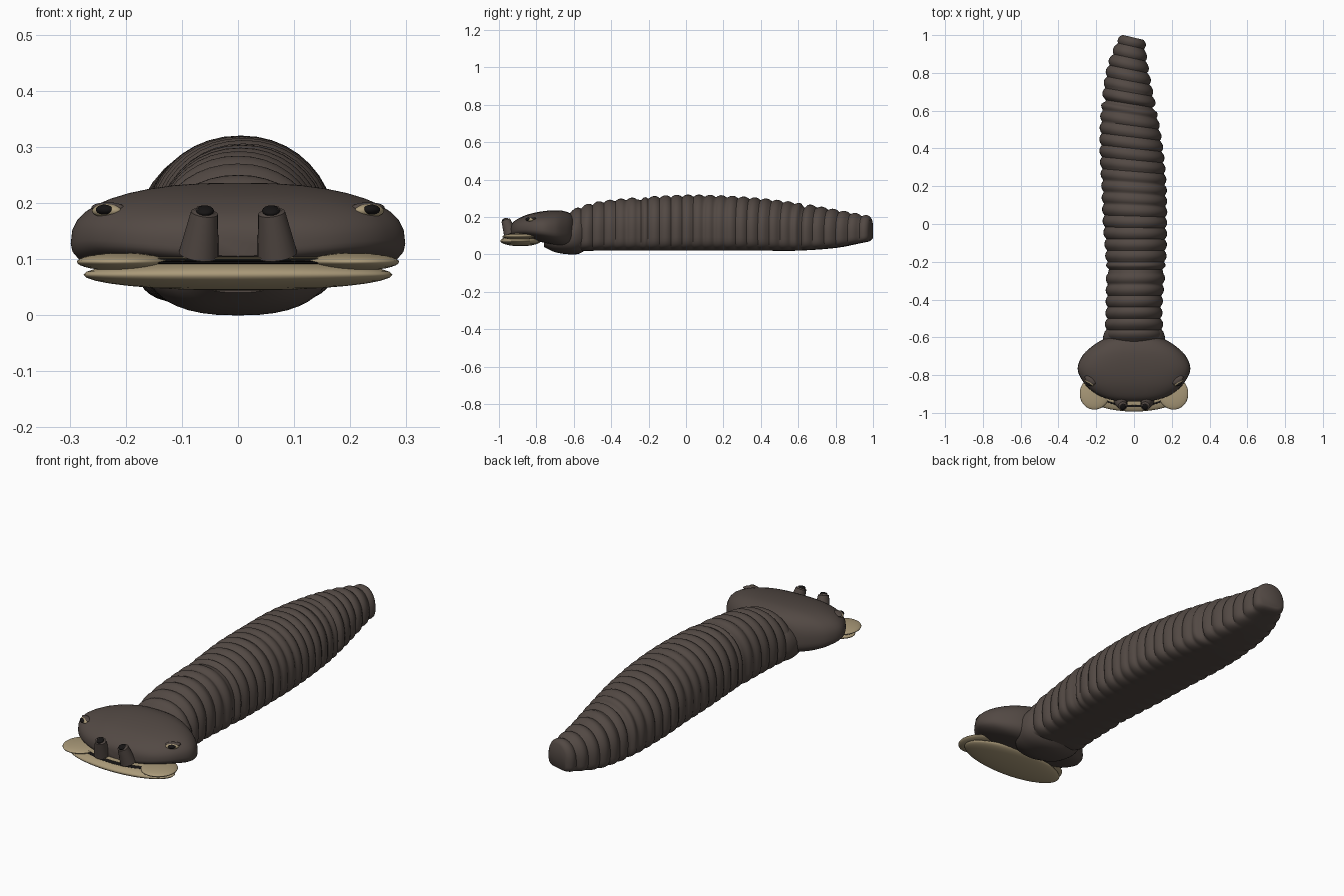
import bpy, bmesh, math
from mathutils import Vector

if "Cube" in bpy.data.objects:
    bpy.data.objects.remove(bpy.data.objects["Cube"], do_unlink=True)


def material(name, rgb):
    m = bpy.data.materials.new(name)
    m.use_nodes = True
    m.diffuse_color = (*rgb, 1)
    bsdf = next(n for n in m.node_tree.nodes if n.type == 'BSDF_PRINCIPLED')
    bsdf.inputs["Base Color"].default_value = (*rgb, 1)
    return m


SKIN = material("dark brown skin", (0.085, 0.066, 0.057))
TAN = material("tan mouth", (0.40, 0.32, 0.19))
BLACK = material("black", (0.008, 0.007, 0.007))


def finish(name, bm, mat, angle=50):
    bmesh.ops.recalc_face_normals(bm, faces=bm.faces)
    me = bpy.data.meshes.new(name)
    bm.to_mesh(me)
    bm.free()
    ob = bpy.data.objects.new(name, me)
    bpy.context.collection.objects.link(ob)
    me.materials.append(mat)
    bpy.ops.object.select_all(action='DESELECT')
    ob.select_set(True)
    bpy.context.view_layer.objects.active = ob
    bpy.ops.object.shade_smooth_by_angle(angle=math.radians(angle))
    return ob


def sample(stations, y):
    """Smooth interpolation of the station values at y."""
    last = len(stations) - 1
    i = 0
    while i < last - 1 and y > stations[i + 1][0]:
        i += 1

    def slope(j, k):
        a, b = stations[max(j - 1, 0)], stations[min(j + 1, last)]
        return (b[k] - a[k]) / (b[0] - a[0])
    p, q = stations[i], stations[i + 1]
    h = q[0] - p[0]
    t = (y - p[0]) / h
    u = 1 - t
    return [u * u * (1 + 2 * t) * p[k] + t * t * (3 - 2 * t) * q[k]
            + h * t * u * (u * slope(i, k) - t * slope(i + 1, k))
            for k in range(1, len(p))]


def power(v, n):
    return math.copysign(abs(v) ** (2 / n), v)


def loft(name, stations, steps, mat, mid, top_n, low_n, ridge=None, tilt=None, sides=40):
    """Stations hold y, centre x, half width, bottom z, top z."""
    bm = bmesh.new()
    y0, y1 = stations[0][0], stations[-1][0]
    rings = []
    for i in range(steps + 1):
        y = y0 + (y1 - y0) * i / steps
        cx, hw, lo, hi = sample(stations, y)
        zm = lo + (hi - lo) * mid
        ring = []
        for j in range(sides):
            a = 2 * math.pi * j / sides
            c, s = math.cos(a), math.sin(a)
            n = top_n if s >= 0 else low_n
            g = ridge(y) if ridge else 0
            x = (hw + g) * power(c, n)
            z = zm + ((hi - zm + g) if s >= 0 else (zm - lo)) * power(s, n)
            shift = tilt(y) * x if tilt else 0
            ring.append(bm.verts.new((cx + x, y - shift, z)))
        rings.append(ring)
    for r, q in zip(rings, rings[1:]):
        for j in range(sides):
            k = (j + 1) % sides
            bm.faces.new((r[j], r[k], q[k], q[j]))
    bm.faces.new(rings[0])
    bm.faces.new(rings[-1])
    return finish(name, bm, mat)


def ellipsoid(name, centre, radii, mat, segs=40, yaw=0, pitch=0):
    bm = bmesh.new()
    bmesh.ops.create_uvsphere(bm, u_segments=segs, v_segments=16, radius=1)
    ob = finish(name, bm, mat)
    ob.location, ob.scale = centre, radii
    ob.rotation_euler = (pitch, 0, yaw)
    return ob


def tube(name, a, b, ra, rb, mat):
    a, b = Vector(a), Vector(b)
    bm = bmesh.new()
    bmesh.ops.create_cone(bm, cap_ends=True, segments=20, radius1=ra, radius2=rb,
                          depth=(b - a).length)
    rim = [e for e in bm.edges if all(v.co.z > 0 for v in e.verts)]
    bmesh.ops.bevel(bm, geom=rim, offset=0.008, segments=3, affect='EDGES')
    ob = finish(name, bm, mat)
    ob.location = (a + b) / 2
    ob.rotation_mode = 'QUATERNION'
    ob.rotation_quaternion = (b - a).to_track_quat('Z', 'Y')
    return ob


# Ridged body with two pinched seams and a flat underside
def body_ridge(y):
    bump = 0.014 * abs(math.sin(math.pi * (y + 0.62) / 0.06)) ** 0.8
    pinch = sum(math.exp(-((y - g) / 0.012) ** 2) for g in (-0.24, 0.63))
    return bump - 0.016 * pinch


def body_tilt(y):
    return 0.24 * max(0, (y + 0.1) / 1.1)


loft("body", [
    (-0.66, 0, 0.120, 0.030, 0.200),
    (-0.56, 0, 0.140, 0.020, 0.245),
    (-0.45, 0, 0.137, 0.020, 0.273),
    (-0.20, 0.01, 0.147, 0.020, 0.296),
    (0.00, 0.005, 0.157, 0.020, 0.306),
    (0.20, 0, 0.160, 0.020, 0.302),
    (0.40, -0.013, 0.157, 0.020, 0.288),
    (0.60, -0.024, 0.137, 0.020, 0.263),
    (0.80, -0.030, 0.103, 0.035, 0.228),
    (0.93, -0.018, 0.070, 0.060, 0.203),
    (0.975, -0.008, 0.056, 0.070, 0.194),
    (0.988, -0.005, 0.046, 0.080, 0.185)],
    216, SKIN, 0.42, 2.1, 4.0, body_ridge, body_tilt)

# Neck swelling below the head
loft("neck", [
    (-0.76, 0, 0.08, 0.040, 0.12),
    (-0.70, 0, 0.14, 0.012, 0.16),
    (-0.62, 0, 0.165, 0.000, 0.20),
    (-0.57, 0, 0.155, 0.004, 0.22),
    (-0.54, 0, 0.13, 0.022, 0.20)], 14, SKIN, 0.5, 2.2, 2.5)

# Broad flattened head
loft("head", [
    (-0.940, 0, 0.07, 0.105, 0.150),
    (-0.925, 0, 0.145, 0.098, 0.172),
    (-0.890, 0, 0.215, 0.092, 0.195),
    (-0.840, 0, 0.266, 0.083, 0.215),
    (-0.770, 0, 0.298, 0.065, 0.230),
    (-0.700, 0, 0.275, 0.047, 0.236),
    (-0.650, 0, 0.225, 0.040, 0.231),
    (-0.610, 0, 0.160, 0.050, 0.212),
    (-0.590, 0, 0.090, 0.080, 0.175)], 36, SKIN, 0.38, 2.6, 2.4)

# Mouth: jaw, lip and the dark gap between them
ellipsoid("lower_jaw", (0, -0.885, 0.072), (0.275, 0.108, 0.028), TAN)
ellipsoid("mouth_gap", (0, -0.880, 0.093), (0.20, 0.090, 0.006), BLACK)
ellipsoid("upper_lip", (0, -0.875, 0.101), (0.20, 0.085, 0.004), TAN)

for side, word in ((1, "left"), (-1, "right")):
    # Rounded mouth flaps at the jaw corners
    ellipsoid(word + "_mouth_flap", (side * 0.207, -0.895, 0.095),
              (0.080, 0.088, 0.016), TAN, yaw=side * 0.2)
    # Nostril tubes with dark openings
    tube(word + "_nostril", (side * 0.070, -0.938, 0.108),
         (side * 0.059, -0.966, 0.190), 0.036, 0.023, SKIN)
    ellipsoid(word + "_nostril_hole", (side * 0.059, -0.967, 0.186),
              (0.016, 0.018, 0.008), BLACK, 20, pitch=0.35)
    # Eyes: tan lid with a dark pupil
    ellipsoid(word + "_eyelid", (side * 0.234, -0.836, 0.186),
              (0.030, 0.015, 0.012), TAN, 20, yaw=side * 0.6)
    ellipsoid(word + "_pupil", (side * 0.238, -0.845, 0.188),
              (0.017, 0.012, 0.009), BLACK, 20, yaw=side * 0.6)
    ellipsoid(word + "_brow", (side * 0.232, -0.826, 0.192),
              (0.034, 0.016, 0.009), SKIN, 20, yaw=side * 0.6)
